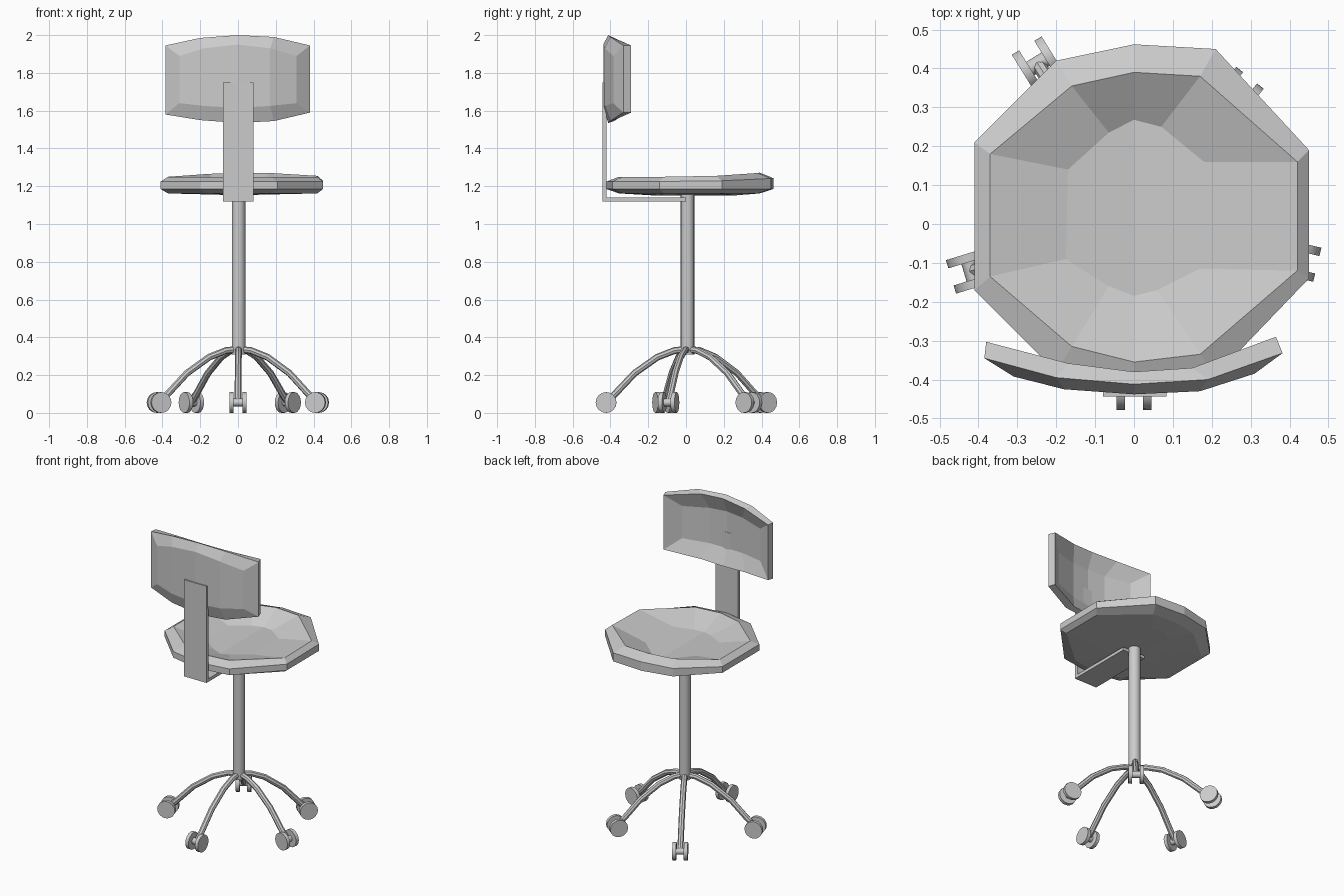
import bpy, bmesh
from math import pi, atan2
from mathutils import Vector, Matrix

if "Cube" in bpy.data.objects:
    bpy.data.objects.remove(bpy.data.objects["Cube"])

# strips that close a ten-point ring (five points across, five back)
STRIPS = [(0, 1, 8, 9), (1, 2, 7, 8), (2, 3, 6, 7), (3, 4, 5, 6)]


def make_object(name, bm, smooth=False):
    bmesh.ops.recalc_face_normals(bm, faces=bm.faces)
    mesh = bpy.data.meshes.new(name)
    bm.to_mesh(mesh)
    bm.free()
    obj = bpy.data.objects.new(name, mesh)
    bpy.context.collection.objects.link(obj)
    if smooth:
        activate(obj)
        bpy.ops.object.shade_smooth_by_angle(angle=0.7)
    return obj


def activate(obj):
    bpy.ops.object.select_all(action='DESELECT')
    bpy.context.view_layer.objects.active = obj
    obj.select_set(True)


def loft(name, rings):
    bm = bmesh.new()
    vs = [[bm.verts.new(p) for p in ring] for ring in rings]
    for a, b in zip(vs, vs[1:]):
        for i in range(10):
            j = (i + 1) % 10
            bm.faces.new((a[i], a[j], b[j], b[i]))
    for ring in (vs[0], vs[-1]):
        for s in STRIPS:
            bm.faces.new([ring[i] for i in s])
    return make_object(name, bm)


def add_cylinder(bm, radius, depth, matrix, sides=16):
    bmesh.ops.create_cone(bm, cap_ends=True, segments=sides, radius1=radius,
                          radius2=radius, depth=depth, matrix=matrix)


def tube(name, points, radius):
    curve = bpy.data.curves.new(name, 'CURVE')
    curve.dimensions = '3D'
    curve.bevel_depth = radius
    curve.bevel_resolution = 2
    curve.use_fill_caps = True
    spline = curve.splines.new('POLY')
    spline.points.add(len(points) - 1)
    for p, co in zip(spline.points, points):
        p.co = (*co, 1)
    obj = bpy.data.objects.new(name, curve)
    bpy.context.collection.objects.link(obj)
    activate(obj)
    bpy.ops.object.convert(target='MESH')
    bpy.ops.object.shade_smooth_by_angle(angle=0.7)


# seat: faceted dish with a raised rim
outer = [(-.41, .21), (-.20, .42), (0, .462), (.21, .45), (.45, .19),
         (.45, -.14), (.21, -.39), (0, -.42), (-.20, -.38), (-.41, -.17)]
rim = [(-.37, .18), (-.16, .355), (0, .39), (.17, .38), (.42, .16),
       (.42, -.12), (.17, -.335), (0, -.355), (-.16, -.315), (-.37, -.135)]
dish = [(-.17, .14), (-.065, .235), (0, .268), (.07, .25), (.18, .16),
        (.17, -.115), (.06, -.17), (0, -.185), (-.065, -.16), (-.175, -.09)]
lift = [0, .015, .022, .02, .005, 0, 0, 0, 0, 0]
sag = [.015, .005, 0, .005, .015, .015, .005, 0, .005, .015]
loft("seat", [
    [(x, y, 1.152 + s * .4) for (x, y), s in zip(dish, sag)],
    [(x, y, 1.162) for x, y in rim],
    [(x, y, 1.185) for x, y in outer],
    [(x, y, 1.225 + l * .8) for (x, y), l in zip(outer, lift)],
    [(x, y, 1.25 + l) for (x, y), l in zip(rim, lift)],
    [(x, y, 1.19 + s) for (x, y), s in zip(dish, sag)],
])


# backrest: curved pad, each ring given as columns across
def pad_ring(xs, tops, bottoms, ys):
    upper = list(zip(xs, ys, tops))
    return upper + list(zip(xs, ys, bottoms))[::-1]


loft("backrest", [
    pad_ring((-.31, -.18, 0, .17, .31), (1.89, 1.93, 1.95, 1.93, 1.89),
             (1.64, 1.625, 1.615, 1.625, 1.64), (-.392, -.425, -.438, -.43, -.385)),
    pad_ring((-.385, -.2, 0, .19, .382), (1.945, 1.985, 2, 1.99, 1.945),
             (1.58, 1.55, 1.535, 1.545, 1.59), (-.345, -.395, -.412, -.4, -.332)),
    pad_ring((-.38, -.17, 0, .15, .365), (1.945, 1.975, 1.985, 1.98, 1.945),
             (1.585, 1.56, 1.545, 1.555, 1.59), (-.303, -.358, -.38, -.37, -.29)),
    pad_ring((-.28, -.12, 0, .12, .28), (1.87, 1.88, 1.885, 1.88, 1.87),
             (1.66, 1.65, 1.645, 1.65, 1.66), (-.365, -.412, -.424, -.414, -.36)),
])

# bracket: bent flat strip from the column up to the backrest
bm = bmesh.new()
profile = [(0, 1.12), (-.443, 1.12), (-.443, 1.75), (-.421, 1.75),
           (-.421, 1.14), (0, 1.14)]
face = bm.faces.new([bm.verts.new((-.08, y, z)) for y, z in profile])
ext = bmesh.ops.extrude_face_region(bm, geom=[face])
bmesh.ops.translate(bm, vec=(.163, 0, 0),
                    verts=[v for v in ext["geom"] if isinstance(v, bmesh.types.BMVert)])
make_object("backrest_bracket", bm)

# column
hub = Vector((.003, .008, 0))
bm = bmesh.new()
add_cylinder(bm, .036, .85, Matrix.Translation(hub + Vector((0, 0, .735))))
make_object("column", bm, True)

# five curved legs, each ending in a twin-wheel caster
feet = [(0, -.423), (.418, -.092), (.264, .333), (-.247, .412), (-.418, -.12)]
arc = [(0, .337), (.16, .33), (.37, .295), (.65, .21), (.88, .105), (1, .055)]
for n, foot in enumerate(feet, 1):
    end = Vector((*foot, 0))
    tube(f"leg_{n}", [hub.lerp(end, t) + Vector((0, 0, z)) for t, z in arc], .018)
    d = end - hub
    spin = (Matrix.Translation((*foot, .055))
            @ Matrix.Rotation(atan2(d.y, d.x) + pi / 2, 4, 'Z')
            @ Matrix.Rotation(pi / 2, 4, 'Y'))
    bm = bmesh.new()
    for side in (-1, 1):
        add_cylinder(bm, .055, .022, spin @ Matrix.Translation((0, 0, side * .034)))
    add_cylinder(bm, .02, .06, spin, 12)
    make_object(f"caster_{n}", bm, True)
